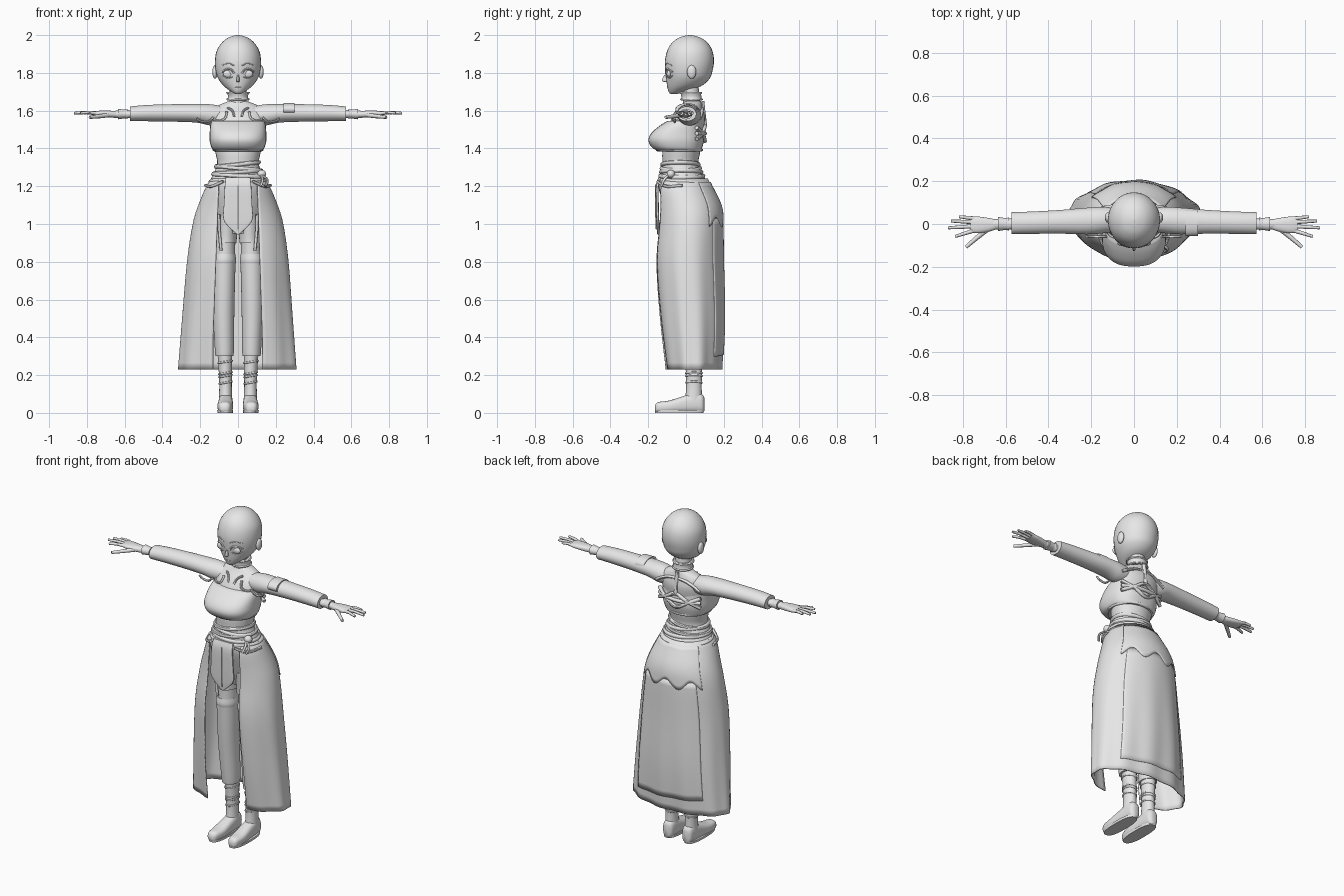
import bpy, bmesh, math
from mathutils import Vector

if "Cube" in bpy.data.objects:
    bpy.data.objects.remove(bpy.data.objects["Cube"])

clay = bpy.data.materials.new("light_grey")
clay.use_nodes = True
clay.diffuse_color = (0.8, 0.8, 0.8, 1)
clay.node_tree.nodes["Principled BSDF"].inputs["Base Color"].default_value = (0.8, 0.8, 0.8, 1)
SIDES = (("left", 1), ("right", -1))


def finish(name, mesh):
    ob = bpy.data.objects.new(name, mesh)
    bpy.context.collection.objects.link(ob)
    mesh.materials.clear()
    mesh.materials.append(clay)
    bpy.ops.object.select_all(action="DESELECT")
    ob.select_set(True)
    bpy.context.view_layer.objects.active = ob
    bpy.ops.object.shade_smooth_by_angle(angle=math.radians(45))
    return ob


def spline(a, b, c, d, t):
    return 0.5 * (2 * b + (c - a) * t + (2 * a - 5 * b + 4 * c - d) * t * t + (3 * b - a - 3 * c + d) * t ** 3)


def refine(rows, steps=4):
    """Smooth in-between stations."""
    out, n = [], len(rows)
    for i in range(n - 1):
        four = [rows[max(0, min(n - 1, i + k))] for k in (-1, 0, 1, 2)]
        out += [[spline(*v, s / steps) for v in zip(*four)] for s in range(steps)]
    return out + [list(rows[-1])]


def at(rows, t):
    """Station values at height t."""
    rows = sorted(rows)
    t = max(rows[0][0], min(rows[-1][0], t))
    for a, b in zip(rows, rows[1:]):
        if t <= b[0]:
            f = (t - a[0]) / (b[0] - a[0])
            return [p + (q - p) * f for p, q in zip(a, b)]


def loft(name, rows, axis="z", side=1, power=2.0, segs=32):
    """Skin of elliptical rings; each row is position, two centres, two radii."""
    bm, rings = bmesh.new(), []
    for t, u, v, ru, rv in refine(rows):
        ring = []
        for k in range(segs):
            a = math.tau * k / segs
            c, s = math.cos(a), math.sin(a)
            p = u + math.copysign(abs(c) ** (2 / power), c) * max(ru, .001)
            q = v + math.copysign(abs(s) ** (2 / power), s) * max(rv, .001)
            x, y, z = {"z": (p, q, t), "x": (t, p, q), "y": (p, t, q)}[axis]
            ring.append(bm.verts.new((x * side, y, z)))
        rings.append(ring)
    for a, b in zip(rings, rings[1:]):
        for k in range(segs):
            bm.faces.new((a[k], a[k - 1], b[k - 1], b[k]))
    bm.faces.new(rings[0])
    bm.faces.new(rings[-1])
    bmesh.ops.recalc_face_normals(bm, faces=bm.faces)
    mesh = bpy.data.meshes.new(name)
    bm.to_mesh(mesh)
    bm.free()
    return finish(name, mesh)


def tube(name, pts, r, closed=False, taper=1.0):
    cu = bpy.data.curves.new(name, "CURVE")
    cu.dimensions, cu.bevel_depth, cu.bevel_resolution, cu.use_fill_caps = "3D", r, 2, True
    sp = cu.splines.new("POLY")
    path = pts if closed else refine([tuple(p) for p in pts])
    sp.points.add(len(path) - 1)
    for i, p in enumerate(path):
        sp.points[i].co = (*p, 1)
        sp.points[i].radius = 1 + (taper - 1) * i / len(path)
    sp.use_cyclic_u = closed
    tmp = bpy.data.objects.new(name, cu)
    bpy.context.collection.objects.link(tmp)
    dg = bpy.context.evaluated_depsgraph_get()
    mesh = bpy.data.meshes.new_from_object(tmp.evaluated_get(dg))
    bpy.data.objects.remove(tmp)
    return finish(name, mesh)


def ball(name, loc, size):
    bm = bmesh.new()
    bmesh.ops.create_uvsphere(bm, u_segments=20, v_segments=12, radius=1)
    for v in bm.verts:
        v.co = Vector([c * s + l for c, s, l in zip(v.co, size, loc)])
    mesh = bpy.data.meshes.new(name)
    bm.to_mesh(mesh)
    bm.free()
    return finish(name, mesh)


def front(rows, x, z, lift=0.0):
    """Point on the front of a vertical loft."""
    _, cx, cy, rx, ry = at(rows, z)
    return (x, cy - ry * math.sqrt(max(0, 1 - ((x - cx) / rx) ** 2)) - lift, z)


def band(name, rows, z, r, tilt=0.0, wave=0.0):
    pts = []
    for k in range(48):
        a = math.tau * k / 48
        h = z + tilt * math.sin(a) + wave * math.cos(a)
        _, cx, cy, rx, ry = at(rows, h)
        pts.append((cx + rx * math.sin(a), cy - ry * math.cos(a), h))
    return tube(name, pts, r, True)


# Head, face and neck
HEAD = [(1.687, 0, -.065, .012, .015), (1.70, 0, -.05, .035, .042), (1.73, 0, -.01, .075, .09),
        (1.77, 0, .01, .105, .115), (1.81, 0, .015, .118, .125), (1.86, 0, .018, .122, .13),
        (1.91, 0, .02, .115, .122), (1.95, 0, .02, .094, .102), (1.98, 0, .02, .063, .069),
        (1.995, 0, .02, .03, .033), (2.0, 0, .02, .003, .003)]
loft("head", HEAD)
loft("nose", [(1.752, 0, -.1, .006, .006), (1.758, 0, -.108, .009, .02), (1.79, 0, -.106, .005, .008)], segs=12)
tube("mouth", [front(HEAD, x, 1.722) for x in (-.016, 0, .016)], .0025)
for tag, s in SIDES:
    ball(tag + "_eye", front(HEAD, s * .052, 1.795, -.004), (.027, .012, .02))
    lid = ((.02, 1.797), (.035, 1.817), (.06, 1.82), (.085, 1.805))
    tube(tag + "_upper_lid", [front(HEAD, s * x, z) for x, z in lid], .005)
    tube(tag + "_lower_lid", [front(HEAD, s * x, z) for x, z in ((.03, 1.78), (.055, 1.772), (.08, 1.787))], .003)
    tube(tag + "_brow", [front(HEAD, s * x, z) for x, z in ((.02, 1.838), (.05, 1.85), (.085, 1.84))], .003)
    ball(tag + "_ear", (s * .122, .03, 1.805), (.014, .024, .036))
loft("neck", [(1.6, 0, .035, .055, .05), (1.65, 0, .03, .045, .045), (1.74, 0, .02, .045, .045)])
COLLAR = [(1.655, 0, .03, .058, .056), (1.675, 0, .028, .053, .053), (1.698, 0, .025, .058, .056)]
loft("collar", COLLAR)
for z in (1.66, 1.695):
    band("collar_trim", COLLAR, z, .005)

# Torso, bust wrap and waist sash
TORSO = [(1.65, 0, .035, .05, .045), (1.625, 0, .03, .11, .055), (1.59, 0, .02, .142, .075),
         (1.55, 0, .01, .145, .09), (1.48, 0, -.01, .14, .1), (1.38, 0, -.025, .12, .1),
         (1.32, 0, -.03, .11, .095), (1.27, 0, -.025, .128, .108), (1.2, 0, -.012, .158, .135),
         (1.1, 0, .015, .16, .13), (1.0, 0, .02, .115, .1), (.95, 0, .02, .1, .08)]
loft("torso", TORSO)
BUST = [(1.385, 0, -.025, .118, .108), (1.4, 0, -.045, .138, .13), (1.44, 0, -.052, .15, .147),
        (1.48, 0, -.045, .15, .14), (1.52, 0, -.025, .147, .115), (1.545, 0, -.005, .14, .095)]
loft("bust_wrap", BUST, power=2.5)
band("bust_hem", BUST, 1.392, .007)
for i, z in enumerate((1.44, 1.48, 1.52)):
    pts = [(x, .1 - 2.2 * x * x, z - .5 * abs(x) * (i - 1)) for x in (-.14, -.07, 0, .07, .14)]
    tube("back_fold", pts, .011)
tube("spine_strap", [(0, .085, 1.65), (0, .09, 1.6), (0, .1, 1.52)], .012)
for z, tilt in ((1.315, .012), (1.295, -.012), (1.275, .008), (1.255, -.008)):
    band("waist_sash", TORSO, z, .011, tilt)
band("hip_belt", TORSO, 1.225, .009, 0, .008)
ball("sash_knot", (.125, -.08, 1.265), (.024, .022, .022))
for dx in (.0, .025):
    tube("sash_tail", [(.12, -.09, 1.26), (.13 + dx, -.115, 1.235), (.12 + dx, -.13, 1.2)], .007)
for tag, s in SIDES:
    trim = ((.06, 1.595), (.07, 1.56), (.11, 1.545), (.135, 1.565))
    tube(tag + "_jacket_trim", [front(TORSO, s * x, z, .004) for x, z in trim], .007)
    tube(tag + "_jacket_scallop", [(s * x, -.06, z) for x, z in ((.13, 1.565), (.16, 1.54), (.2, 1.545), (.22, 1.56))], .006)
    tube(tag + "_chest_strap", [front(TORSO, s * x, z, .003) for x, z in ((.02, 1.57), (.03, 1.6), (.055, 1.615))], .006)
    tube(tag + "_shoulder_strap", [(0, .085, 1.61), (s * .07, .085, 1.6), (s * .15, .075, 1.56)], .009)

# Arms and hands
FINGERS = {"little_finger": (.025, .817, .034), "ring_finger": (.008, .855, .014),
           "middle_finger": (-.01, .868, -.018), "index_finger": (-.028, .835, -.058)}
for tag, s in SIDES:
    loft(tag + "_sleeve", [(.09, .02, 1.575, .055, .05), (.15, .018, 1.578, .062, .056), (.22, .014, 1.586, .062, .049),
                           (.35, .01, 1.588, .055, .046), (.48, .006, 1.587, .052, .043), (.572, .004, 1.583, .051, .039)],
         "x", s)
    loft(tag + "_wrist", [(.55, .0, 1.582, .026, .022), (.66, -.002, 1.58, .024, .019)], "x", s)
    loft(tag + "_cuff", [(.585, 0, 1.582, .031, .026), (.6, 0, 1.582, .028, .023), (.636, 0, 1.582, .033, .028)], "x", s)
    loft(tag + "_palm", [(.64, -.002, 1.58, .022, .017), (.68, -.004, 1.582, .032, .018), (.73, -.004, 1.584, .039, .016),
                         (.765, -.002, 1.585, .036, .011)], "x", s, 2.4)
    for name, (y, tx, ty) in FINGERS.items():
        tube(tag + "_" + name, [(s * .74, y, 1.584), (s * (.74 + tx) / 2, (y + ty) / 2, 1.59), (s * tx, ty, 1.587)],
             .0105, taper=.6)
    tube(tag + "_thumb", [(s * .68, -.02, 1.578), (s * .735, -.065, 1.57), (s * .785, -.108, 1.565)], .013, taper=.6)
loft("arm_badge", [(.24, .005, 1.607, .062, .033), (.3, .005, 1.607, .06, .033)], "x")

# Legs, trousers and shoes
for tag, s in SIDES:
    loft(tag + "_thigh", [(.8, .07, .005, .055, .066), (.92, .069, .008, .055, .07), (1.03, .064, .01, .056, .085)], side=s)
    SHORT = [(.9, .063, .008, .056, .078), (.94, .061, .01, .055, .082), (1.04, .06, .01, .058, .095)]
    loft(tag + "_shorts", SHORT, side=s)
    tube(tag + "_garter", [(s * .1, -.085, 1.05), (s * .1, -.075, .97), (s * .09, -.07, .86)], .008)
    loft(tag + "_trouser", [(.3, .072, .035, .047, .055), (.33, .072, .034, .05, .058), (.5, .076, .025, .056, .066),
                            (.65, .075, .012, .058, .066), (.8, .073, .006, .06, .069)], side=s)
    loft(tag + "_stocking_top", [(.79, .073, .006, .061, .07), (.81, .073, .006, .063, .073), (.84, .072, .006, .058, .068)], side=s)
    SHIN = [(.06, .066, .04, .036, .046), (.14, .066, .042, .033, .041), (.22, .067, .042, .035, .043), (.34, .07, .038, .04, .048)]
    loft(tag + "_ankle", SHIN, side=s)
    for z in (.16, .195, .21, .27):
        wrap = [(t, cx * s, cy, rx, ry) for t, cx, cy, rx, ry in SHIN]
        band(tag + "_ankle_wrap", wrap, z, .005, .006)
    loft(tag + "_shoe", [(-.165, .07, .022, .012, .012), (-.15, .07, .029, .03, .027), (-.09, .068, .033, .041, .032),
                         (-.02, .066, .044, .039, .043), (.05, .065, .055, .036, .054), (.085, .065, .05, .031, .049),
                         (.097, .065, .045, .015, .035)], "y", s, 2.6)
    loft(tag + "_sole", [(0, .068, -.035, .041, .128), (.014, .068, -.035, .042, .13)], side=s, power=2.6)

# Long open skirt with hip cover and rear panel
SKIRT = [(1.24, .0, -.015, .14, .128), (1.2, .0, -.015, .165, .147), (1.1, .0, .012, .207, .168),
         (1.0, .0, .018, .237, .174), (.8, .0, .012, .266, .183), (.5, .0, .025, .29, .175), (.23, .0, .036, .31, .15)]
SMOOTH = refine(SKIRT)


def cloth(name, low, high, start, lift, cols=72, rows=28):
    """Sheet on the skirt form between two heights, left open around the front."""
    bm, grid = bmesh.new(), []
    for i in range(rows + 1):
        line = []
        for j in range(cols + 1):
            w = j / cols * 2 - 1
            z = high + (low(w) - high) * i / rows
            _, _, cy, rx, ry = at(SMOOTH, z)
            a0 = start(z, rx)
            a = a0 + (math.tau - 2 * a0) * j / cols
            fold = lift + .006 * math.sin(11 * a) * max(0, 1 - z)
            line.append(bm.verts.new(((rx + fold) * math.sin(a), cy - (ry + fold) * math.cos(a), z)))
        grid.append(line)
    for a, b in zip(grid, grid[1:]):
        for j in range(cols):
            bm.faces.new((a[j], b[j], b[j + 1], a[j + 1]))
    bmesh.ops.recalc_face_normals(bm, faces=bm.faces)
    mesh = bpy.data.meshes.new(name)
    bm.to_mesh(mesh)
    bm.free()
    ob = finish(name, mesh)
    mod = ob.modifiers.new("thickness", "SOLIDIFY")
    mod.thickness, mod.offset = .006, 0
    return ob


cloth("skirt", lambda w: .23, 1.24, lambda z, rx: math.asin(min(.9, (.13 - .035 * max(0, z - .4)) / rx)), 0)
cloth("hip_cover", lambda w: 1.01 + .025 * math.cos(w * 9), 1.22, lambda z, rx: 2.2, .006, 40, 10)
cloth("rear_panel", lambda w: .31 + .012 * w, 1.03, lambda z, rx: 2.35, .003, 30, 20)
for tag, s in SIDES:
    tube(tag + "_hip_fold", [(s * .08, -.15, 1.225), (s * .14, -.105, 1.2), (s * .172, -.02, 1.205)], .008)

# Pointed front apron
APRON = [(1.245, 0, -.139, .065, .008), (1.2, 0, -.152, .07, .008), (1.1, 0, -.152, .075, .008),
         (1.03, 0, -.15, .078, .008), (.99, 0, -.148, .055, .008), (.945, 0, -.146, .006, .006)]
loft("apron", APRON, power=5)
tube("apron_seam", [(0, -.161, 1.21), (0, -.162, 1.1), (0, -.157, .97)], .003)
